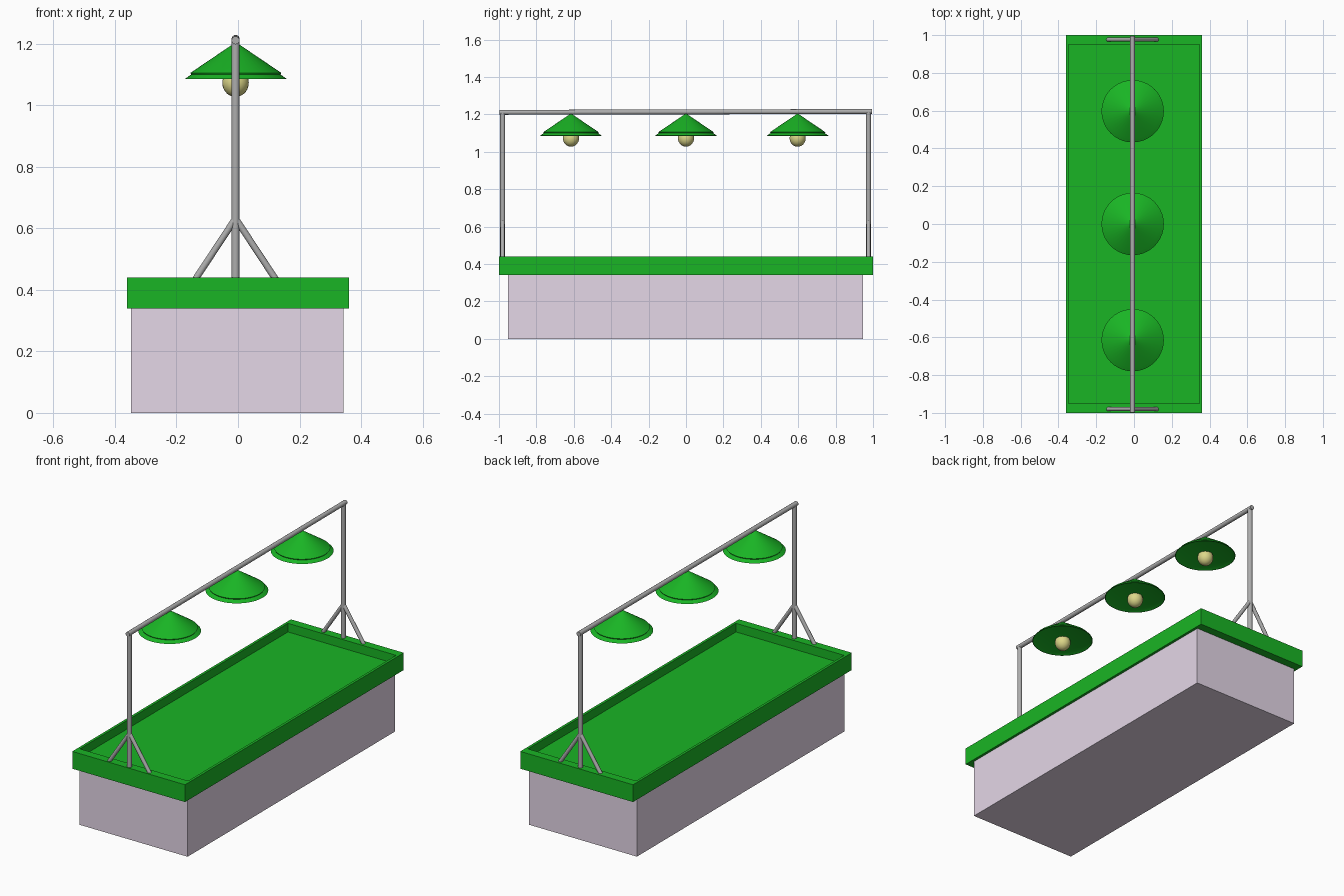
import bpy, bmesh, math
from mathutils import Vector

if "Cube" in bpy.data.objects:
    bpy.data.objects.remove(bpy.data.objects["Cube"])


def material(name, rgb):
    m = bpy.data.materials.new(name)
    m.diffuse_color = (*rgb, 1)
    m.use_nodes = True
    m.node_tree.nodes["Principled BSDF"].inputs["Base Color"].default_value = m.diffuse_color
    return m


GREEN = material("green", (0.010, 0.46, 0.018))
MAUVE = material("pale mauve", (0.78, 0.68, 0.80))
STEEL = material("grey metal", (0.42, 0.42, 0.42))
BULB = material("warm bulb", (0.72, 0.68, 0.25))


def finish(bm, name, mat, smooth=False):
    bmesh.ops.recalc_face_normals(bm, faces=bm.faces)
    me = bpy.data.meshes.new(name)
    bm.to_mesh(me)
    bm.free()
    me.materials.append(mat)
    ob = bpy.data.objects.new(name, me)
    bpy.context.collection.objects.link(ob)
    if smooth:
        bpy.ops.object.select_all(action='DESELECT')
        ob.select_set(True)
        bpy.context.view_layer.objects.active = ob
        bpy.ops.object.shade_smooth_by_angle(angle=math.radians(25))
    return ob


def box(name, lo, hi, mat):
    bm = bmesh.new()
    bmesh.ops.create_cube(bm, size=1)
    lo, hi = Vector(lo), Vector(hi)
    for v in bm.verts:
        v.co = Vector([lo[i] + (v.co[i] + 0.5) * (hi[i] - lo[i]) for i in range(3)])
    return finish(bm, name, mat)


def rod(name, a, b, r, mat):
    a, b = Vector(a), Vector(b)
    bm = bmesh.new()
    bmesh.ops.create_cone(bm, cap_ends=True, segments=16, radius1=r, radius2=r,
                          depth=(b - a).length)
    q = (b - a).to_track_quat('Z', 'Y')
    for v in bm.verts:
        v.co = q @ v.co + (a + b) / 2
    return finish(bm, name, mat, True)


def lathe(name, profile, x, y, mat, seg=40):
    bm = bmesh.new()
    vs = [bm.verts.new((r, 0, z)) for r, z in profile]
    es = [bm.edges.new(p) for p in zip(vs, vs[1:])]
    bmesh.ops.spin(bm, geom=vs + es, cent=(0, 0, 0), axis=(0, 0, 1),
                   angle=math.tau, steps=seg, use_merge=False)
    bmesh.ops.remove_doubles(bm, verts=bm.verts, dist=1e-5)
    bmesh.ops.translate(bm, verts=bm.verts, vec=(x, y, 0))
    return finish(bm, name, mat, True)


# plinth
box("plinth", (-0.348, -0.951, 0), (0.343, 0.946, 0.345), MAUVE)

# tray: floor, long side walls, thick end walls
box("tray_floor", (-0.347, -0.952, 0.346), (0.346, 0.952, 0.39), GREEN)
for s, n in ((-1, "left"), (1, "right")):
    xs = sorted((s * 0.346, s * 0.361))
    box("tray_side_" + n, (xs[0], -1, 0.34), (xs[1], 1, 0.44), GREEN)
for s, n in ((-1, "front"), (1, "back")):
    ys = sorted((s * 0.951, s * 1.0))
    box("tray_end_" + n, (-0.346, ys[0], 0.34), (0.346, ys[1], 0.44), GREEN)

# lamp frame: posts, braces, top bar
CX = -0.008
for y, n in ((-0.98, "front"), (0.976, "back")):
    rod("post_" + n, (CX, y, 0.43), (CX, y, 1.212), 0.0133, STEEL)
    for x, side in ((-0.138, "left"), (0.122, "right")):
        rod(f"brace_{n}_{side}", (x, y, 0.435), (CX, y, 0.632), 0.0108, STEEL)
rod("top_bar", (CX, -0.998, 1.211), (CX, 0.994, 1.2155), 0.013, STEEL)

# hanging lamps: conical shade with grooved rim and recessed base, bulb
shade = [(0, 1.2045), (0.003, 1.203), (0.148, 1.105), (0.145, 1.100),
         (0.165, 1.086), (0.162, 1.085), (0.142, 1.092), (0, 1.092)]
bulb = [(0.043 * math.sin(math.pi * i / 14), 1.073 + 0.046 * math.cos(math.pi * i / 14))
        for i in range(15)]
bulb[0], bulb[-1] = (0, bulb[0][1]), (0, bulb[-1][1])
for i, y in enumerate((-0.615, 0.0, 0.597)):
    lathe(f"lamp_shade_{i + 1}", shade, CX + 0.001, y, GREEN)
    lathe(f"lamp_bulb_{i + 1}", bulb, CX, y, BULB, 24)
